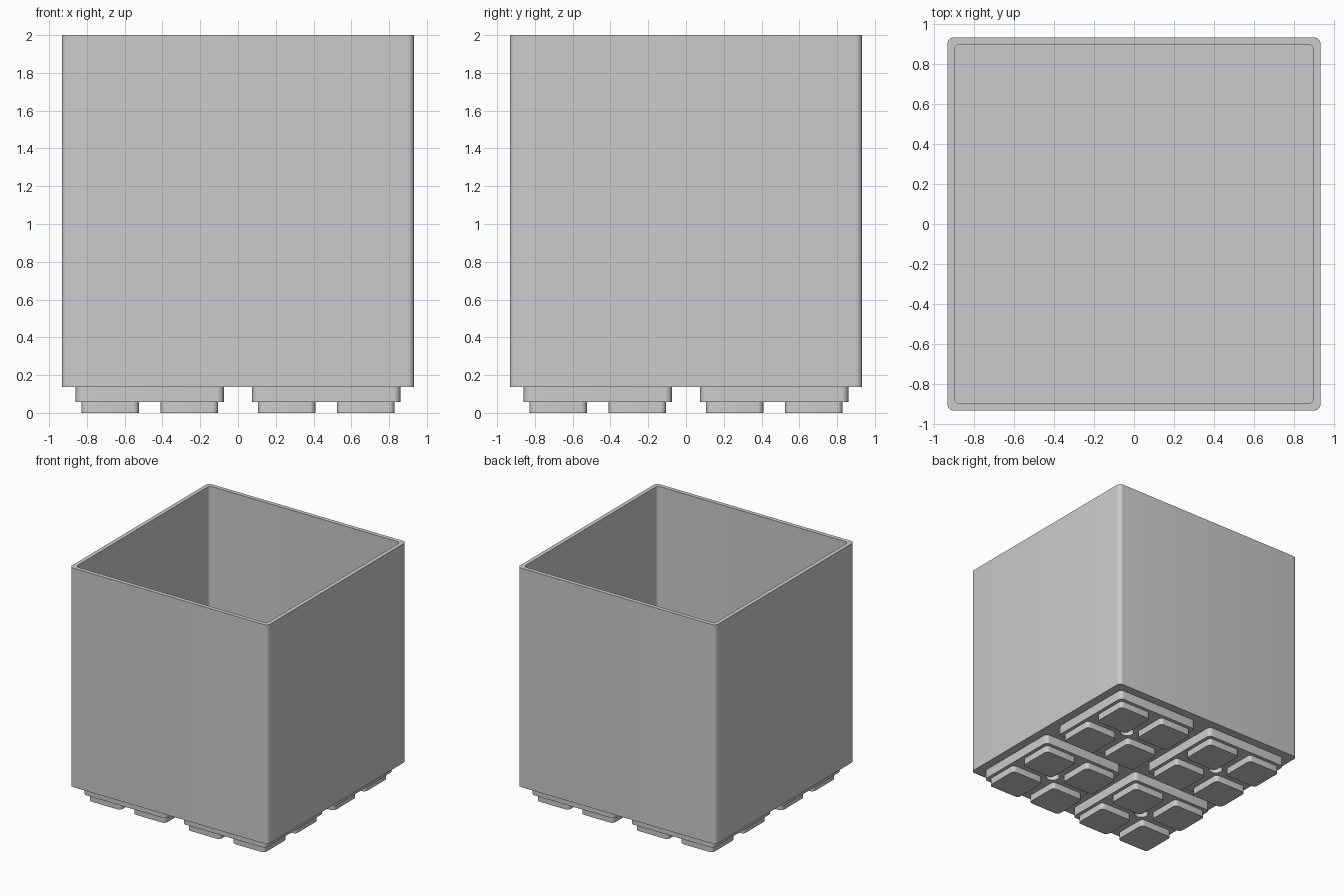
import bpy, bmesh, math

if "Cube" in bpy.data.objects:
    bpy.data.objects.remove(bpy.data.objects["Cube"], do_unlink=True)

GREY = (0.6, 0.6, 0.6, 1)
mat = bpy.data.materials.new("plain grey")
mat.use_nodes = True
mat.diffuse_color = GREY
mat.node_tree.nodes["Principled BSDF"].inputs["Base Color"].default_value = GREY


def rounded_square(half, radius, steps=6):
    """Counter-clockwise outline of a square with rounded corners."""
    pts = []
    for corner in range(4):
        mid = math.radians(45 + 90 * corner)
        cx = math.copysign(half - radius, math.cos(mid))
        cy = math.copysign(half - radius, math.sin(mid))
        for i in range(steps + 1):
            a = math.radians(90 * (corner + i / steps))
            pts.append((cx + radius * math.cos(a), cy + radius * math.sin(a)))
    return pts


def loft(name, rings, x=0, y=0):
    """Capped solid through rings of (half width, corner radius, height)."""
    bm = bmesh.new()
    loops = [[bm.verts.new((px, py, z)) for px, py in rounded_square(h, r)]
             for h, r, z in rings]
    for low, high in zip(loops, loops[1:]):
        n = len(low)
        for i in range(n):
            j = (i + 1) % n
            bm.faces.new((low[i], low[j], high[j], high[i]))
    bm.faces.new(loops[0][::-1])
    bm.faces.new(loops[-1])
    mesh = bpy.data.meshes.new(name)
    bm.to_mesh(mesh)
    bm.free()
    mesh.materials.append(mat)
    ob = bpy.data.objects.new(name, mesh)
    ob.location = (x, y, 0)
    bpy.context.collection.objects.link(ob)
    bpy.ops.object.select_all(action="DESELECT")
    ob.select_set(True)
    bpy.context.view_layer.objects.active = ob
    bpy.ops.object.shade_smooth_by_angle(angle=math.radians(30))
    return ob


# Open box: outer wall, rim, inner wall, floor
loft("box", [(0.933, 0.035, 0.137), (0.933, 0.035, 2.0),
             (0.898, 0.03, 2.0), (0.898, 0.03, 0.172)])

PAD, FOOT = 0.467, 0.21
for sx in (-1, 1):
    for sy in (-1, 1):
        place = ("left" if sx > 0 else "right") + ("_back" if sy > 0 else "_front")
        px, py = sx * PAD, sy * PAD

        # Base pad with a shallow round socket underneath
        pad = loft("base_pad_" + place, [(0.392, 0.035, 0.058), (0.392, 0.035, 0.138)], px, py)
        bpy.ops.mesh.primitive_cylinder_add(vertices=32, radius=0.055, depth=0.1,
                                            location=(px, py, 0.05))
        cutter = bpy.context.object
        cutter.name = "socket_cutter_" + place
        cutter.data.materials.append(mat)
        cutter.hide_render = True
        cutter.hide_set(True)
        cut = pad.modifiers.new("socket", "BOOLEAN")
        cut.operation = "DIFFERENCE"
        cut.solver = "EXACT"
        cut.object = cutter

        # Four small feet per pad
        for fx in (-1, 1):
            for fy in (-1, 1):
                loft("foot_" + place, [(0.152, 0.03, 0), (0.152, 0.03, 0.06)],
                     px + fx * FOOT, py + fy * FOOT)
